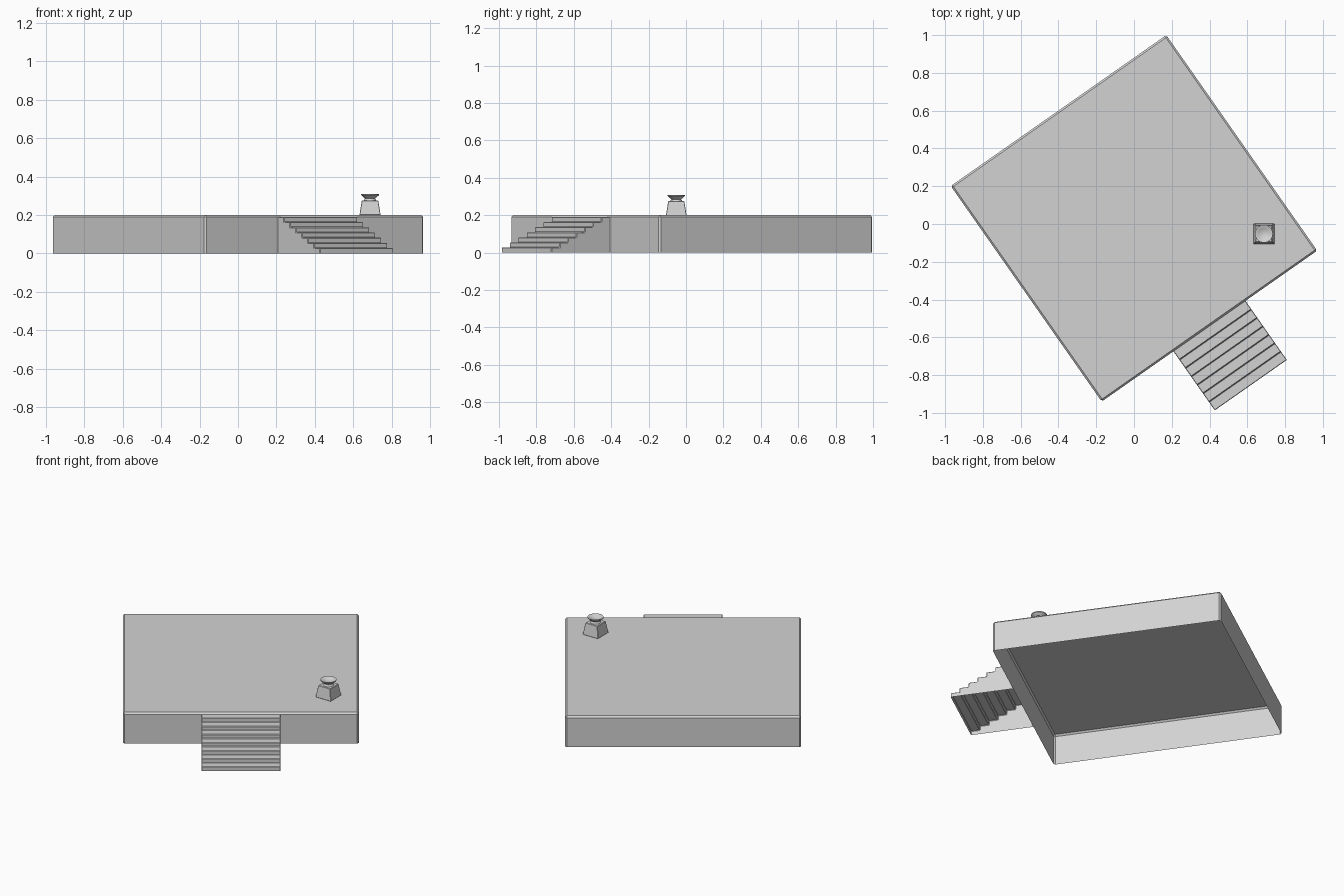
import bpy, bmesh, math
from mathutils import Matrix, Vector

cube = bpy.data.objects.get("Cube")
if cube:
    bpy.data.objects.remove(cube, do_unlink=True)

stone = bpy.data.materials.new("pale_grey_stone")
stone.use_nodes = True
colour = (0.65, 0.65, 0.65, 1)
stone.diffuse_color = colour
stone.node_tree.nodes["Principled BSDF"].inputs["Base Color"].default_value = colour

SIDE, HEIGHT = 1.393, 0.2
# The platform and its stairs share one turned frame
TURN = Matrix.Translation((0, 0.03, 0)) @ Matrix.Rotation(math.radians(35), 4, 'Z')


def add_object(name, bm, matrix=Matrix(), bevel=0):
    mesh = bpy.data.meshes.new(name)
    bm.to_mesh(mesh)
    bm.free()
    mesh.materials.append(stone)
    obj = bpy.data.objects.new(name, mesh)
    bpy.context.collection.objects.link(obj)
    obj.matrix_world = matrix
    if bevel:
        mod = obj.modifiers.new("soft_edges", 'BEVEL')
        mod.width = bevel
        mod.segments = 1
    return obj


# Platform: a square shell, open underneath
bm = bmesh.new()
bmesh.ops.create_cube(bm, size=1)
bmesh.ops.transform(bm, verts=bm.verts, matrix=Matrix.Translation((0, 0, HEIGHT / 2))
                    @ Matrix.Diagonal((SIDE, SIDE, HEIGHT, 1)))
underside = [f for f in bm.faces if f.calc_center_median().z < 0.001]
bmesh.ops.delete(bm, geom=underside, context='FACES_ONLY')
add_object("platform", bm, TURN, 0.01)

# Stairs: a stepped shell, open underneath and at the back
STEPS, TREAD, RISE, HALF_WIDTH = 7, 0.0545, 0.0272, 0.233
profile = [(STEPS * TREAD, 0)]
for i in range(STEPS):
    out, top = (STEPS - i) * TREAD, (i + 1) * RISE
    profile += [(out, top), (out - TREAD, top)]
bm = bmesh.new()
left, right = [[bm.verts.new((x, -SIDE / 2 - d, z)) for d, z in profile]
               for x in (HALF_WIDTH, -HALF_WIDTH)]
for i in range(len(profile) - 1):
    bm.faces.new((right[i], left[i], left[i + 1], right[i + 1]))
for wall in (left, right):
    foot = bm.verts.new((wall[0].co.x, -SIDE / 2, 0))
    bm.faces.new(wall + [foot])
bmesh.ops.recalc_face_normals(bm, faces=bm.faces)
if sum((f.normal.z * f.calc_area() for f in bm.faces)) < 0:
    bmesh.ops.reverse_faces(bm, faces=bm.faces)
add_object("stairs", bm, TURN, 0.003)

# Pedestal: a tapered square block
SPOT = Vector((0.688, -0.052, HEIGHT))
bm = bmesh.new()
bmesh.ops.create_cone(bm, cap_ends=True, segments=4, radius1=0.055 * math.sqrt(2),
                      radius2=0.043 * math.sqrt(2), depth=0.075,
                      matrix=Matrix.Translation((0, 0, 0.0375)) @ Matrix.Rotation(math.pi / 4, 4, 'Z'))
add_object("pedestal", bm, Matrix.Translation(SPOT), 0.002)

# Bowl: a turned profile with a small foot, flared rim and hollow top
bowl = [(0, 0.074), (0.032, 0.074), (0.03, 0.08), (0.025, 0.085), (0.034, 0.092),
        (0.047, 0.104), (0.047, 0.109), (0.041, 0.109), (0.028, 0.1), (0, 0.095)]
bm = bmesh.new()
points = [bm.verts.new((r, 0, z)) for r, z in bowl]
edges = [bm.edges.new(pair) for pair in zip(points, points[1:])]
bmesh.ops.spin(bm, geom=points + edges, axis=(0, 0, 1), cent=(0, 0, 0),
               angle=math.tau, steps=24, use_duplicate=False)
bmesh.ops.remove_doubles(bm, verts=bm.verts, dist=0.0001)
bmesh.ops.recalc_face_normals(bm, faces=bm.faces)
dish = add_object("bowl", bm, Matrix.Translation(SPOT))
bpy.ops.object.select_all(action='DESELECT')
dish.select_set(True)
bpy.context.view_layer.objects.active = dish
bpy.ops.object.shade_smooth_by_angle(angle=math.radians(35))
